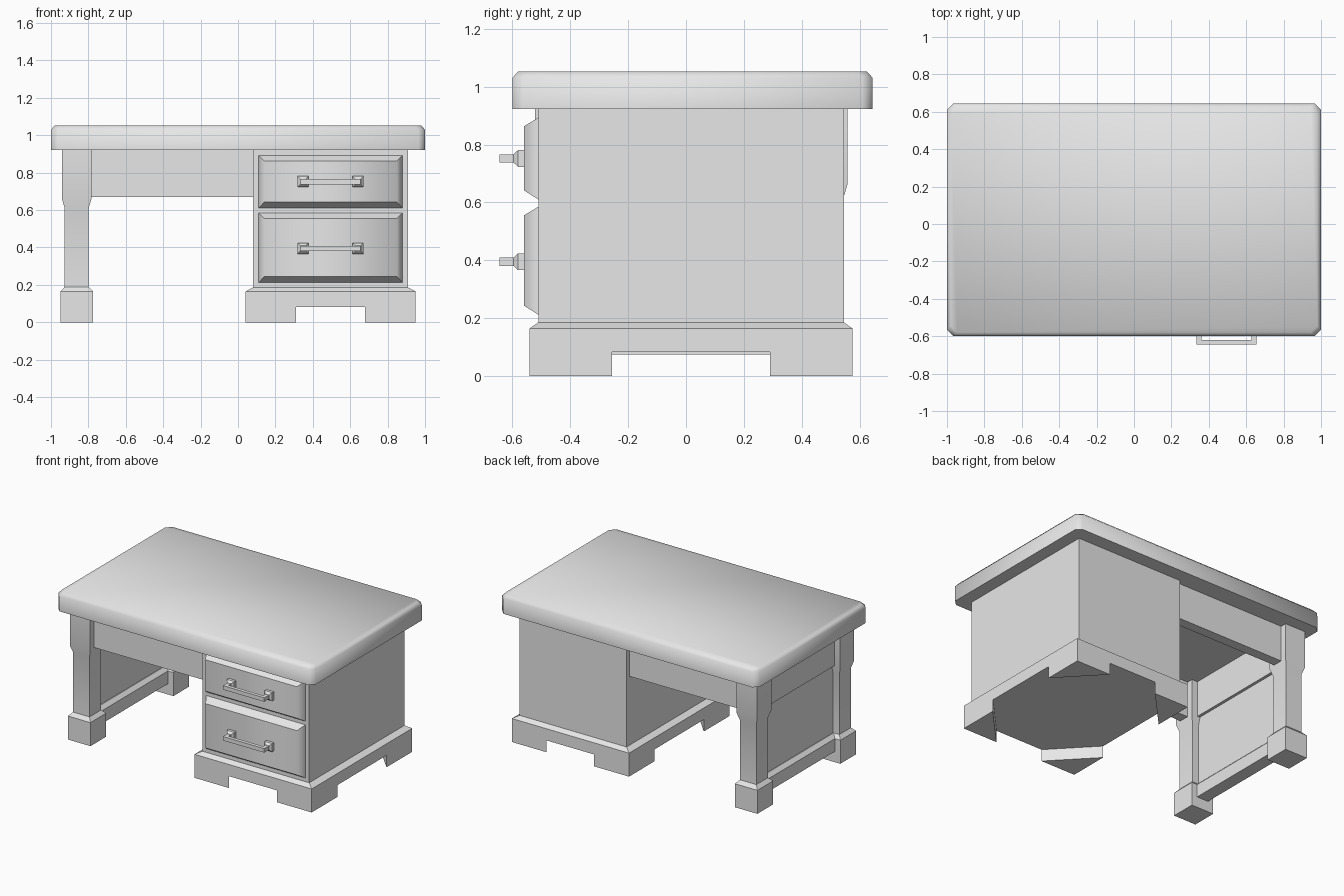
import bpy, bmesh, math
from mathutils import Vector

cube = bpy.data.objects.get("Cube")
if cube:
    bpy.data.objects.remove(cube, do_unlink=True)

grey = bpy.data.materials.new("plain_grey")
grey.use_nodes = True
COLOUR = (0.8, 0.8, 0.8, 1)
grey.diffuse_color = COLOUR
grey.node_tree.nodes["Principled BSDF"].inputs["Base Color"].default_value = COLOUR


def loft(name, rings, smooth=0):
    """Skin a stack of equal point rings and cap both ends."""
    bm = bmesh.new()
    loops = [[bm.verts.new(p) for p in ring] for ring in rings]
    n = len(loops[0])
    for a, b in zip(loops, loops[1:]):
        for i in range(n):
            j = (i + 1) % n
            bm.faces.new((a[i], a[j], b[j], b[i]))
    bm.faces.new(loops[0][::-1])
    bm.faces.new(loops[-1])
    bmesh.ops.recalc_face_normals(bm, faces=bm.faces)
    mesh = bpy.data.meshes.new(name)
    bm.to_mesh(mesh)
    bm.free()
    mesh.materials.append(grey)
    obj = bpy.data.objects.new(name, mesh)
    bpy.context.collection.objects.link(obj)
    if smooth:
        bpy.ops.object.select_all(action="DESELECT")
        obj.select_set(True)
        bpy.context.view_layer.objects.active = obj
        bpy.ops.object.shade_smooth_by_angle(angle=math.radians(smooth))
    return obj


def rect_z(x0, x1, y0, y1, z):
    return [(x0, y0, z), (x1, y0, z), (x1, y1, z), (x0, y1, z)]


def rect_y(x0, x1, z0, z1, y):
    return [(x0, y, z0), (x1, y, z0), (x1, y, z1), (x0, y, z1)]


def box(name, x0, x1, y0, y1, z0, z1):
    return loft(name, [rect_z(x0, x1, y0, y1, z) for z in (z0, z1)])


def clipped_rect(inset, z, cut=0.035):
    """Outline of the desk top with its corners cut off."""
    pts = []
    cx, cy, hx, hy = 0, 0.0225, 1 - inset, 0.6225 - inset
    for sx, sy in ((-1, -1), (1, -1), (1, 1), (-1, 1)):
        a = (cx + sx * (hx - cut), cy + sy * hy, z)
        b = (cx + sx * hx, cy + sy * (hy - cut), z)
        pts += [a, b] if sx * sy < 0 else [b, a]
    # keep the walk around the outline in order
    return sorted(pts, key=lambda p: math.atan2(p[1] - cy, p[0] - cx))


# Desk top with softened upper rim
loft("desk_top", [clipped_rect(0, 0.922), clipped_rect(0, 1.03), clipped_rect(0.02, 1.052)], 50)

# Drawer cabinet and its moulded plinth
MID_Y = 0.018
box("cabinet", 0.08, 0.91, -0.51, 0.545, 0.18, 0.93)
loft("plinth", [rect_z(0.04, 0.95, -0.54, 0.575, 0.083),
                rect_z(0.04, 0.95, -0.54, 0.575, 0.165),
                rect_z(0.08, 0.91, -0.51, 0.545, 0.186)])

# Triangular corner feet under the plinth
for side, x, sx in (("right", 0.04, 1), ("left", 0.95, -1)):
    for end, y, sy in (("front", -0.54, 1), ("back", 0.575, -1)):
        loft(f"plinth_foot_{end}_{side}",
             [[(x, y, z), (x + sx * 0.27, y, z), (x, y + sy * 0.285, z)] for z in (0, 0.083)])

# Drawers with bevelled fronts, each with a bar handle
for label, z0, z1, hz in (("upper", 0.61, 0.893, 0.752), ("lower", 0.212, 0.585, 0.395)):
    front = loft(f"{label}_drawer",
                 [rect_y(0.11, 0.88, z0, z1, -0.50),
                  rect_y(0.11, 0.88, z0, z1, -0.51),
                  rect_y(0.14, 0.85, z0 + 0.032, z1 - 0.03, -0.56)], 65)
    for e in front.data.edges:
        a, b = (front.data.vertices[i].co for i in e.vertices)
        if abs((a - b).normalized().x) > 0.9:
            e.use_edge_sharp = True
    for side, x in (("right", 0.348), ("left", 0.642)):
        loft(f"{label}_handle_mount_{side}",
             [rect_y(x - r, x + r, hz - r, hz + r, y)
              for r, y in ((0.029, -0.555), (0.029, -0.58), (0.015, -0.595))])
        box(f"{label}_handle_post_{side}", x - 0.013, x + 0.013,
            -0.63, -0.59, hz - 0.014, hz + 0.014)
    box(f"{label}_handle_bar", 0.335, 0.655, -0.645, -0.62, hz - 0.014, hz + 0.014)

# Shaped legs on the open side
LEG_X = -0.8625
PROFILE = ((0.0875, 0), (0.0875, 0.165), (0.064, 0.19), (0.064, 0.61), (0.079, 0.66), (0.079, 0.93))
for end, sy in (("front", -1), ("back", 1)):
    y = MID_Y + sy * 0.46
    loft(f"{end}_leg", [rect_z(LEG_X - r, LEG_X + r, y - r, y + r, z) for r, z in PROFILE], 30)
    # Apron between leg and cabinet
    box(f"{end}_apron", -0.86, 0.1, y - 0.035, y + 0.035, 0.67, 0.93)

# Side frame between the legs
Y0, Y1 = MID_Y - 0.45, MID_Y + 0.45
box("side_apron", LEG_X - 0.035, LEG_X + 0.035, Y0, Y1, 0.67, 0.93)
box("side_panel", LEG_X - 0.015, LEG_X + 0.015, Y0, Y1, 0.12, 0.7)
loft("side_stretcher", [rect_z(LEG_X - r, LEG_X + r, Y0, Y1, z)
                        for r, z in ((0.045, 0.075), (0.045, 0.165), (0.02, 0.19))])
